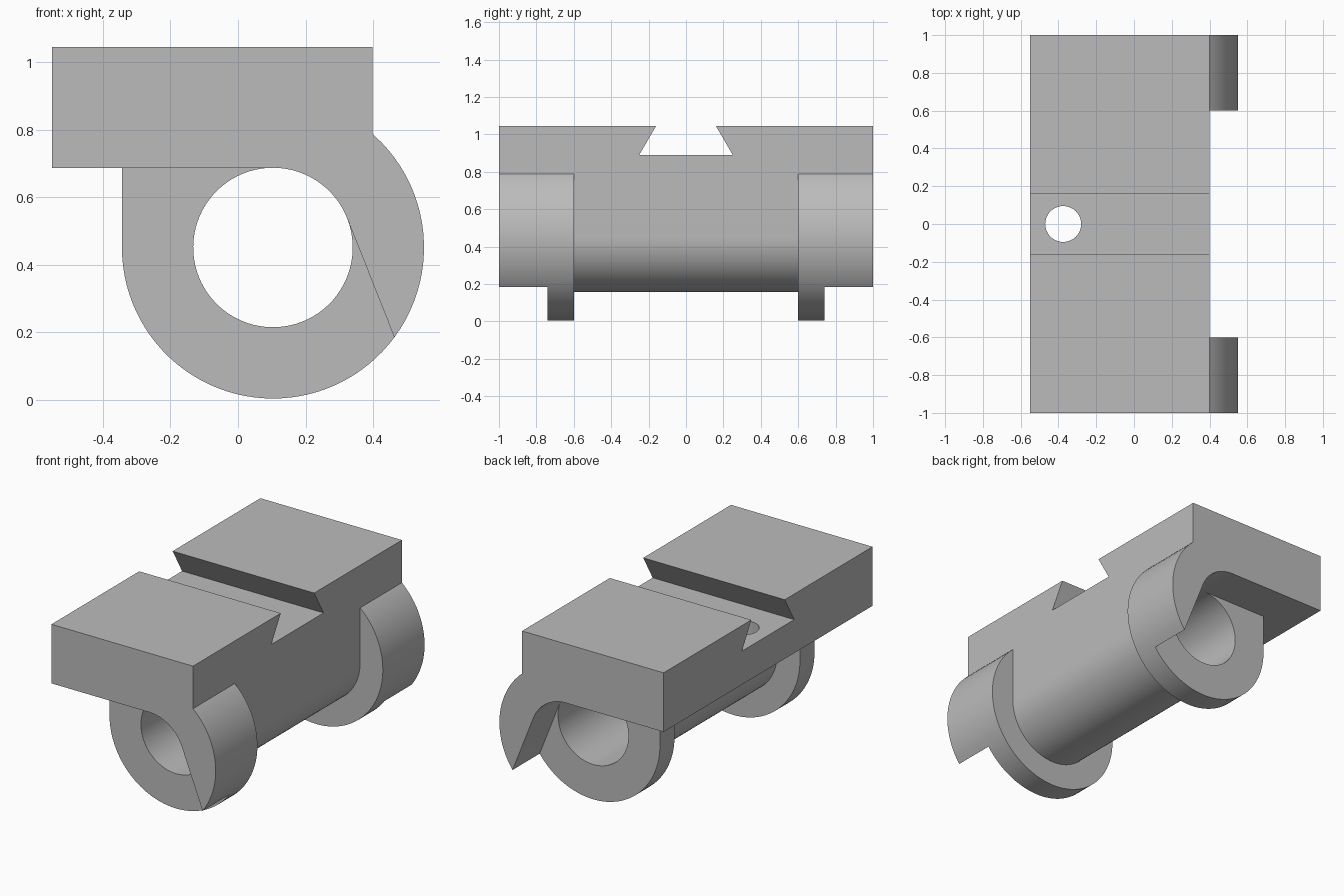
import bpy, bmesh
from math import sin, cos, acos, radians, degrees
from mathutils import Vector

cube = bpy.data.objects.get("Cube")
if cube:
    bpy.data.objects.remove(cube, do_unlink=True)

CX, CZ = 0.1035, 0.4515               # axis of the bore, running along y
R_OUT, R_TUBE, R_BORE = 0.447, 0.295, 0.236
LEFT, RIGHT = -0.55, CX + R_TUBE
BASE, FLOOR, TOP = 0.687, 0.89, 1.045
TANGENT = 21.6                        # angle where the hook leaves the bore
TIP = TANGENT - degrees(acos(R_BORE / R_OUT))

metal = bpy.data.materials.new("plain grey")
metal.use_nodes = True
grey = (0.5, 0.5, 0.5, 1)
metal.diffuse_color = grey
metal.node_tree.nodes["Principled BSDF"].inputs["Base Color"].default_value = grey


def arc(radius, start, end, steps):
    angles = [radians(start + (end - start) * i / steps) for i in range(steps + 1)]
    return [(CX + radius * cos(a), CZ + radius * sin(a)) for a in angles]


def prism(name, points, offset):
    """Close a 3D outline into a solid by sweeping it along offset."""
    bm = bmesh.new()
    face = bm.faces.new([bm.verts.new(p) for p in points])
    swept = bmesh.ops.extrude_face_region(bm, geom=[face], use_keep_orig=True)
    verts = [g for g in swept["geom"] if isinstance(g, bmesh.types.BMVert)]
    bmesh.ops.translate(bm, verts=verts, vec=Vector(offset))
    bmesh.ops.recalc_face_normals(bm, faces=bm.faces[:])
    mesh = bpy.data.meshes.new(name)
    bm.to_mesh(mesh)
    bm.free()
    mesh.materials.append(metal)
    obj = bpy.data.objects.new(name, mesh)
    bpy.context.collection.objects.link(obj)
    return obj


def along_y(name, profile, y0, y1):
    return prism(name, [(x, y0, z) for x, z in profile], (0, y1 - y0, 0))


def combine(body, part, operation):
    mod = body.modifiers.new(part.name, "BOOLEAN")
    mod.operation, mod.solver, mod.object = operation, "EXACT", part
    bpy.context.view_layer.objects.active = body
    bpy.ops.object.modifier_apply(modifier=mod.name)
    bpy.data.objects.remove(part, do_unlink=True)


# Upper block with the dovetail slot
half = [(0.25, FLOOR), (0.16, TOP), (1, TOP), (1, BASE)]
outline = half + [(-y, z) for y, z in reversed(half)]
body = prism("clamp_body", [(LEFT, y, z) for y, z in outline], (RIGHT - LEFT, 0, 0))

# Round-bottomed middle barrel
barrel = [(CX - R_TUBE, 0.8)] + arc(R_TUBE, 180, 360, 40) + [(RIGHT, 0.8)]
combine(body, along_y("barrel", barrel, -0.62, 0.62), "UNION")

# Flanges and the open hooks outside them
rim = arc(R_OUT, TIP, 55, 24)
flange = [(CX - R_OUT, 0.8)] + arc(R_OUT, 180, 360 + TIP, 40) + rim[1:]
hook = rim + [(CX, 0.8), (CX, CZ)] + arc(R_BORE, TANGENT, TANGENT, 1)[:1]
for side, end in ((-1, "front"), (1, "back")):
    combine(body, along_y(end + "_flange", flange, side * 0.6, side * 0.74), "UNION")
    combine(body, along_y(end + "_hook", hook, side * 0.74, side * 1.0), "UNION")

# Bore through the barrel and bolt hole through the slot floor
combine(body, along_y("bore", arc(R_BORE, TANGENT, TANGENT + 360, 80)[:-1], -1.1, 1.1), "DIFFERENCE")
circle = [radians(i * 7.5) for i in range(48)]
hole = [(-0.375 + 0.095 * cos(a), 0.095 * sin(a), 0.6) for a in circle]
combine(body, prism("bolt_hole", hole, (0, 0, 0.4)), "DIFFERENCE")

# Smooth the round surfaces and keep the machined edges crisp
bpy.ops.object.select_all(action="DESELECT")
body.select_set(True)
bpy.context.view_layer.objects.active = body
bpy.ops.object.shade_smooth_by_angle(angle=radians(20))
